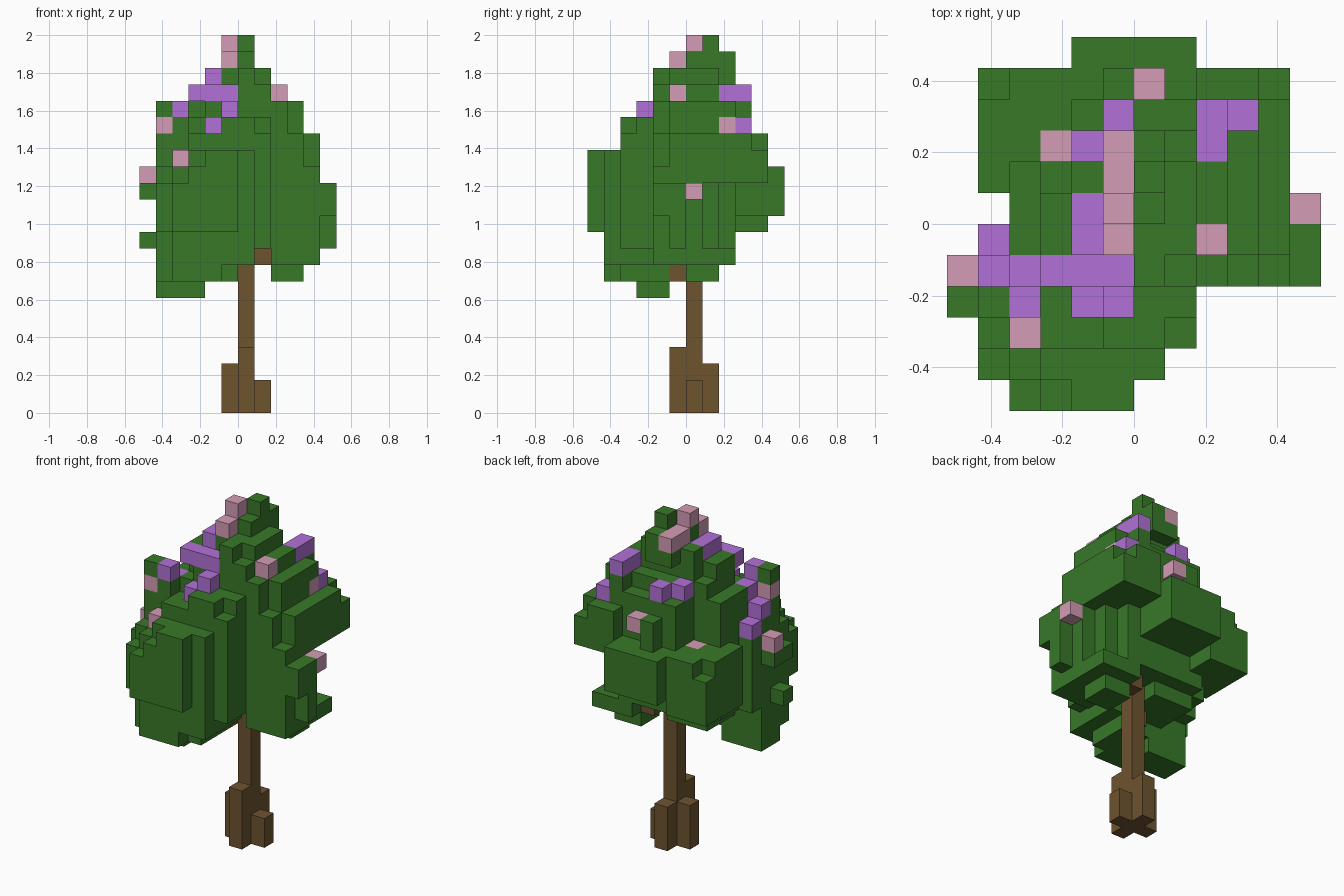
import bpy
import bmesh
from itertools import product
from mathutils import Vector

CELL = 2 / 23  # edge of one block

if "Cube" in bpy.data.objects:
    bpy.data.objects.remove(bpy.data.objects["Cube"], do_unlink=True)


def make_material(name, rgb):
    mat = bpy.data.materials.new(name)
    colour = (*rgb, 1.0)
    mat.use_nodes = True
    mat.diffuse_color = colour
    mat.node_tree.nodes["Principled BSDF"].inputs["Base Color"].default_value = colour
    return mat


def box(xs, ys, zs):
    """Set of grid cells between the given limits (upper limit excluded)."""
    return set(product(range(*xs), range(*ys), range(*zs)))


def layer(level, x0, x1, y0, y1, sum_min, sum_max, dif_min, dif_max):
    """One foliage layer: a rectangle with its four corners cut diagonally."""
    return {(x, y, z) for x, y, z in box((x0, x1), (y0, y1), (level, level + 1))
            if sum_min <= x + y <= sum_max and dif_min <= y - x <= dif_max
            and ROWS[y][0] <= x < ROWS[y][1]}


def build_blocks(name, cells, occupied, material):
    """Mesh of the exposed block faces only."""
    bm = bmesh.new()
    verts = {}
    for cell in sorted(cells):
        for axis, side in product(range(3), (0, 1)):
            step = [0, 0, 0]
            step[axis] = 2 * side - 1
            if tuple(c + s for c, s in zip(cell, step)) in occupied:
                continue
            u, v = (axis + 1) % 3, (axis + 2) % 3
            corners = []
            for a, b in ((0, 0), (1, 0), (1, 1), (0, 1)):
                p = list(cell)
                p[axis] += side
                p[u] += a
                p[v] += b
                key = tuple(p)
                if key not in verts:
                    verts[key] = bm.verts.new(Vector(key) * CELL)
                corners.append(verts[key])
            bm.faces.new(corners if side else corners[::-1])
    mesh = bpy.data.meshes.new(name)
    bm.to_mesh(mesh)
    bm.free()
    mesh.materials.append(material)
    obj = bpy.data.objects.new(name, mesh)
    bpy.context.collection.objects.link(obj)


# Plan outline of the crown: x limits for each row, front to back
outline = [(-4, 0), (-5, 1), (-5, 2), (-6, 2), (-6, 6), (-5, 6),
           (-4, 6), (-5, 5), (-5, 5), (-5, 5), (-5, 5), (-2, 2)]
ROWS = dict(zip(range(-6, 6), outline))

# Crown layers from low to high: x, y, diagonal sum and difference limits
crown = [
    (-6, 6, -5, 3, -9, 4, -6, 5),
    (-5, 6, -6, 5, -10, 4, -6, 9),
    (-5, 6, -6, 6, -10, 4, -7, 9),
    (-6, 6, -6, 6, -10, 4, -7, 9),
    (-6, 5, -6, 6, -9, 8, -6, 8),
    (-5, 5, -6, 5, -8, 8, -5, 5),
    (-5, 5, -4, 5, -8, 7, -5, 5),
    (-5, 4, -4, 4, -5, 6, -4, 5),
    (-3, 4, -2, 3, -4, 5, -4, 4),
    (-3, 3, -2, 2, -5, 3, -3, 3),
    (-2, 2, -2, 3, -3, 2, -2, 3),
]
leaves = set()
for level, limits in enumerate(crown, start=10):
    leaves |= layer(level, *limits)

# Back bulge, with a hollow below it
leaves |= box((0, 2), (4, 6), (12, 14))
leaves -= box((-2, 5), (3, 5), (11, 12))

# Crown tip and the clumps hanging under the crown
leaves |= box((0, 1), (0, 3), (21, 22)) | {(0, 1, 22)}
leaves |= box((-5, -2), (-3, -1), (7, 9))
leaves |= box((-5, 0), (-5, -1), (8, 9)) - {(-5, -5, 8), (-1, -5, 8)}
leaves |= box((-5, 1), (-5, -1), (9, 10)) | box((-3, 0), (-1, 2), (9, 10))
leaves |= box((2, 4), (0, 2), (8, 9)) | box((2, 5), (-2, 3), (9, 10))
leaves -= {(-5, -5, 9), (-6, -3, 14), (-6, -2, 10)}

# Blossoms sit on top of their column
pink = {(-1, 0, 22), (-1, -1, 21), (-1, 1, 21), (-1, 2, 21), (2, -1, 19),
        (5, 0, 13), (-6, -2, 14), (-4, -4, 15), (-3, 2, 14), (0, 4, 16)}
purple = {(-1, 3, 18), (-2, 2, 18), (3, 3, 17), (-4, -2, 17), (-5, -2, 16),
          (-5, -1, 15), (-4, -3, 18), (-1, -3, 18), (-2, -3, 17)}
purple |= box((-3, 0), (-2, -1), (19, 20))
purple |= box((-2, -1), (-1, 1), (20, 21))
purple |= box((2, 3), (2, 4), (19, 20))
leaves |= {(2, 3, 18)}
tops = {(x, y): z for x, y, z in sorted(pink | purple)}
leaves = {c for c in leaves if c[2] <= tops.get(c[:2], 99)}

# Hollows around the exposed blossoms
leaves -= box((-4, -3), (-6, -4), (15, 16))
leaves -= box((0, 2), (4, 5), (15, 17))
leaves -= box((5, 6), (0, 1), (10, 13))

# Two blossoms tucked under leaves
pink |= {(3, 2, 17), (-5, -3, 17)}
leaves |= {(3, 2, 18), (-5, -3, 18), (-4, -3, 17), (-1, 0, 21)}

# Trunk, roots and two short branches
trunk = box((0, 1), (0, 1), (0, 12))
trunk |= box((0, 1), (-1, 0), (0, 4)) | box((0, 1), (1, 2), (0, 3))
trunk |= box((-1, 0), (0, 1), (0, 3)) | box((1, 2), (0, 1), (0, 2))
trunk |= {(-1, -1, 8), (1, 1, 9)}

leaves -= trunk | pink | purple
everything = leaves | trunk | pink | purple

parts = [
    ("leaves", leaves, "leaf green", (0.040, 0.190, 0.022)),
    ("trunk", trunk, "bark brown", (0.155, 0.087, 0.028)),
    ("pink_blossoms", pink, "blossom pink", (0.660, 0.335, 0.465)),
    ("purple_blossoms", purple, "blossom purple", (0.445, 0.165, 0.680)),
]
for name, cells, colour_name, rgb in parts:
    build_blocks(name, cells, everything, make_material(colour_name, rgb))
